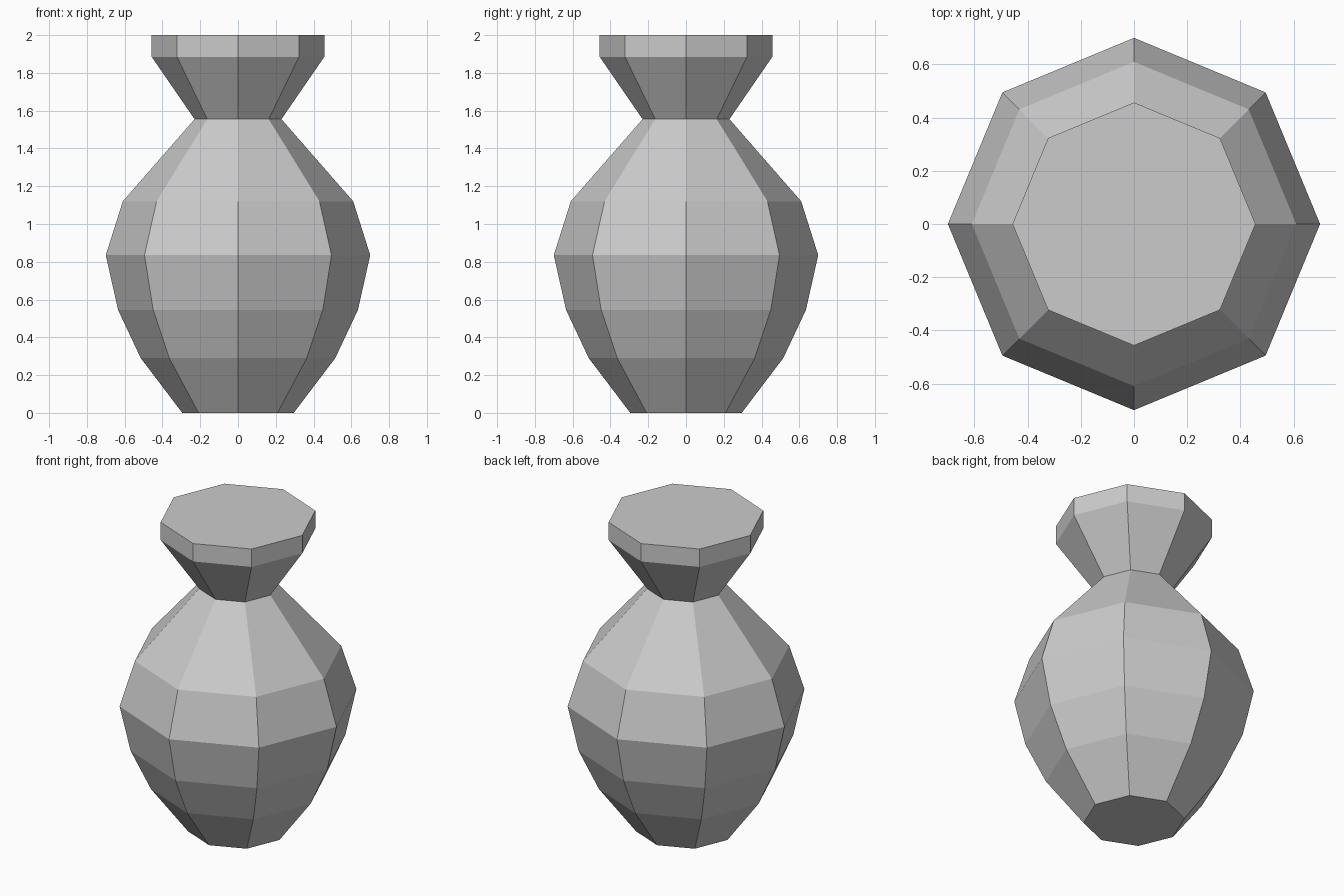
import bpy
import bmesh
from math import cos, sin, tau

cube = bpy.data.objects.get("Cube")
if cube:
    bpy.data.objects.remove(cube, do_unlink=True)

SIDES = 8

# Radius and height of each ring, from the foot to the rim
PROFILE = [(0.295, 0), (0.515, 0.29), (0.635, 0.545), (0.70, 0.835),
           (0.61, 1.12), (0.23, 1.555), (0.457, 1.885), (0.457, 2.0)]


def make_material(name, color):
    mat = bpy.data.materials.new(name)
    mat.use_nodes = True
    mat.diffuse_color = color
    mat.node_tree.nodes["Principled BSDF"].inputs["Base Color"].default_value = color
    return mat


def lathe(name, profile, mat):
    """Turn a profile into a faceted solid with closed ends."""
    bm = bmesh.new()
    rings = [[bm.verts.new((r * cos(tau * i / SIDES), r * sin(tau * i / SIDES), z))
              for i in range(SIDES)] for r, z in profile]
    for low, high in zip(rings, rings[1:]):
        for i in range(SIDES):
            j = (i + 1) % SIDES
            bm.faces.new((low[i], low[j], high[j], high[i]))
    bm.faces.new(rings[0][::-1])
    bm.faces.new(rings[-1])
    mesh = bpy.data.meshes.new(name)
    bm.to_mesh(mesh)
    bm.free()
    mesh.materials.append(mat)
    obj = bpy.data.objects.new(name, mesh)
    bpy.context.collection.objects.link(obj)
    return obj


# Vase: rounded body, narrow neck and flared, closed rim
lathe("vase", PROFILE, make_material("light grey clay", (0.6, 0.6, 0.6, 1)))
